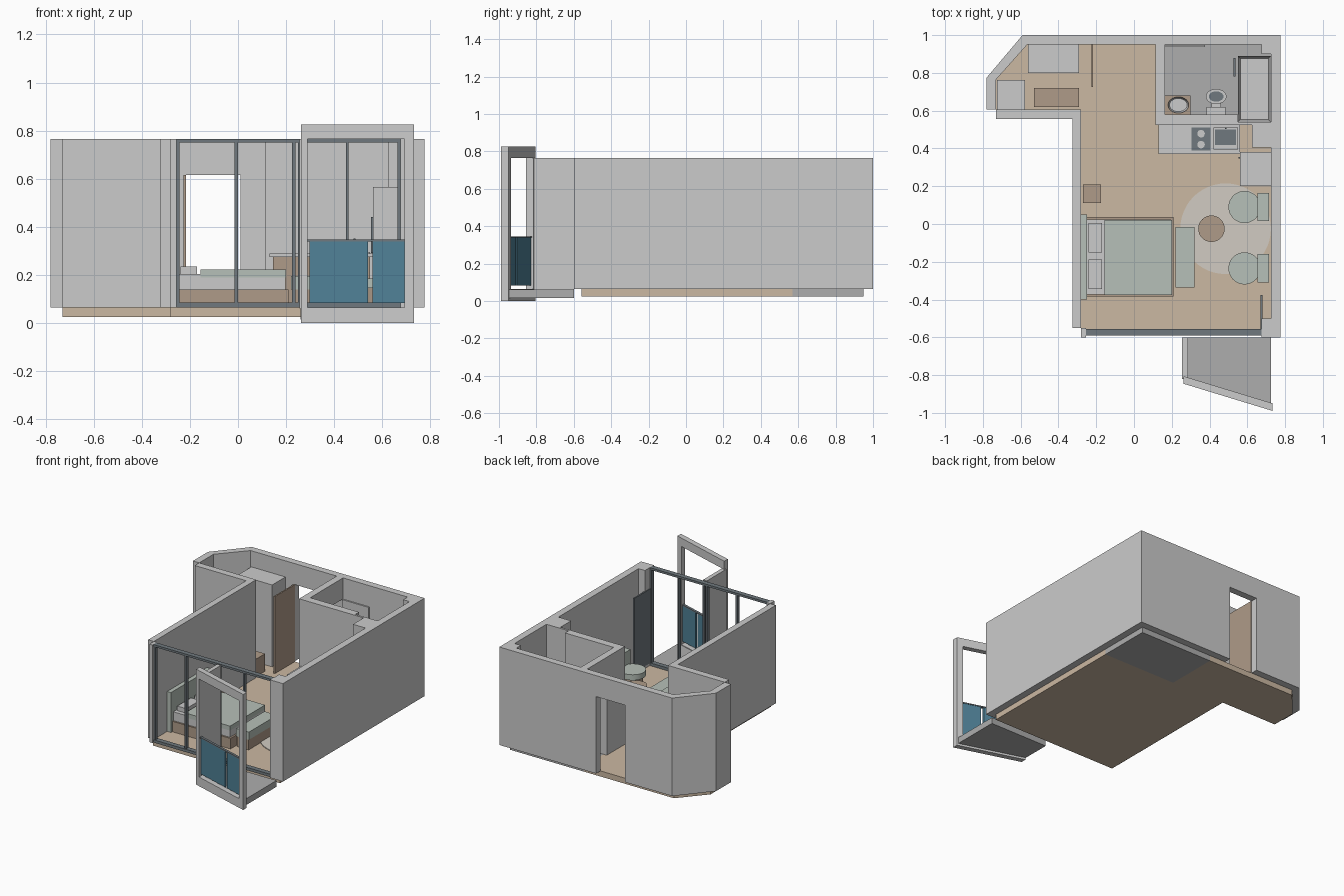
import bpy, bmesh, math

if "Cube" in bpy.data.objects:
    bpy.data.objects.remove(bpy.data.objects["Cube"])

def mat(name, r, g, b):
    m = bpy.data.materials.new(name)
    m.diffuse_color = (r, g, b, 1)
    m.use_nodes = True
    m.node_tree.nodes["Principled BSDF"].inputs["Base Color"].default_value = m.diffuse_color
    return m

WOOD = mat("light_wood", .60, .48, .36)
BROWN = mat("brown_wood", .43, .33, .25)
DARK = mat("dark_metal", .16, .19, .21)
TILE = mat("grey_tile", .42, .42, .42)
SAGE = mat("sage_fabric", .47, .53, .48)
RUG = mat("rug", .64, .60, .54)
BLUE = mat("blue_panel", .08, .22, .31)

def finish(bm, name, material):
    bmesh.ops.recalc_face_normals(bm, faces=bm.faces)
    me = bpy.data.meshes.new(name)
    bm.to_mesh(me)
    bm.free()
    ob = bpy.data.objects.new(name, me)
    bpy.context.collection.objects.link(ob)
    if material:
        me.materials.append(material)
    return ob

def prism(name, pts, z0, z1, material=None, recess=None):
    """Extrude a plan outline; recess=(rim, depth) sinks a basin in the top."""
    bm = bmesh.new()
    base = bm.faces.new([bm.verts.new((x, y, z0)) for x, y in pts])
    ext = bmesh.ops.extrude_face_region(bm, geom=[base])["geom"]
    vs = [g for g in ext if isinstance(g, bmesh.types.BMVert)]
    bmesh.ops.translate(bm, vec=(0, 0, z1 - z0), verts=vs)
    bmesh.ops.recalc_face_normals(bm, faces=bm.faces)
    if recess:
        top = max(bm.faces, key=lambda f: f.calc_center_median().z)
        bmesh.ops.inset_region(bm, faces=[top], thickness=recess[0])
        bmesh.ops.translate(bm, vec=(0, 0, -recess[1]), verts=top.verts)
    return finish(bm, name, material)

def box(name, x0, x1, y0, y1, z0, z1, material=None, recess=None):
    return prism(name, [(x0, y0), (x1, y0), (x1, y1), (x0, y1)], z0, z1, material, recess)

def disc(name, cx, cy, rx, ry, z0, z1, material=None, recess=None, n=32):
    pts = [(cx + rx * math.cos(2 * math.pi * i / n), cy + ry * math.sin(2 * math.pi * i / n))
           for i in range(n)]
    ob = prism(name, pts, z0, z1, material, recess)
    bpy.context.view_layer.objects.active = ob
    ob.select_set(True)
    bpy.ops.object.shade_smooth_by_angle(angle=math.radians(30))
    ob.select_set(False)
    return ob

F, T, D = .065, .765, .615   # floor level, wall top, door head

# floors
prism("wood_floor", [(-.28, -.56), (.725, -.56), (.725, .57), (.14, .57), (.14, .95),
                     (-.57, .95), (-.73, .765), (-.73, .58), (-.28, .58)], .025, F, WOOD)
box("bathroom_floor", .14, .725, .57, .95, .025, F, TILE)

# walls
prism("entry_wall", [(-.22, 1), (-.59, 1), (-.78, .775), (-.78, .605), (-.73, .605),
                     (-.73, .765), (-.565, .95), (-.22, .95)], F, T)
prism("left_wall", [(-.73, .555), (-.325, .555), (-.325, -.55), (-.28, -.55),
                    (-.28, .605), (-.73, .605)], F, T)
prism("right_and_bathroom_wall",
      [(.01, 1), (.775, 1), (.775, -.6), (.675, -.6), (.675, -.5), (.725, -.5), (.725, .405),
       (.625, .405), (.625, .525), (.115, .525), (.115, .73), (.165, .73), (.165, .58),
       (.55, .58), (.55, .54), (.725, .54), (.725, .9), (.675, .9), (.675, .95), (.01, .95)], F, T)
box("entry_lintel", -.22, .01, .95, 1, D, T)
box("bathroom_lintel", .115, .165, .73, .95, D, T)
box("window_side_post", -.28, -.255, -.6, -.55, F, T)

# door leaves
box("entry_door", -.226, -.216, .725, .95, F, D, BROWN)
box("bathroom_door", .165, .375, .938, .948, F, D)
box("balcony_door", .67, .68, -.56, -.375, .085, D, DARK)

# glazed front frame
box("window_sill_rail", -.255, .675, -.59, -.555, F, .085, DARK)
box("window_head_rail", -.255, .675, -.59, -.555, .75, T, DARK)
for i, (x, w) in enumerate([(-.249, .013), (-.008, .014), (.232, .014), (.256, .012),
                            (.455, .01), (.67, .012)]):
    box(f"window_mullion_{i}", x - w / 2, x + w / 2, -.585, -.56, .085, .75, DARK)

# balcony with slanted front
def slant(name, x0, x1, back, thick, z0, z1, material=None):
    y = lambda x: -.845 - .305 * (x - .26) + back
    prism(name, [(x0, y(x0)), (x1, y(x1)), (x1, y(x1) + thick), (x0, y(x0) + thick)], z0, z1, material)

prism("balcony_floor", [(.26, -.6), (.725, -.6), (.725, -.955), (.26, -.815)], .015, .06, TILE)
box("balcony_side_wall", .255, .285, -.82, -.6, .06, T)
slant("balcony_bottom_beam", .262, .733, 0, .04, 0, .065)
slant("balcony_top_beam", .262, .733, 0, .04, T, .825)
slant("balcony_left_post", .262, .29, 0, .04, .065, T)
slant("balcony_right_post", .692, .733, 0, .04, .065, T)
slant("balcony_panel_left", .298, .54, .015, .012, .082, .338, BLUE)
slant("balcony_panel_right", .56, .695, .015, .012, .082, .338, BLUE)
slant("balcony_rail", .29, .692, .012, .018, .338, .346, DARK)

# bed
box("headboard", -.28, -.25, -.4, .05, F, .35, SAGE)
box("bed_frame", -.25, .21, -.385, .037, F, .14, BROWN)
box("mattress", -.25, .197, -.373, .025, .14, .203)
box("blanket", -.155, .2, -.376, .02, .19, .222, SAGE)
for i, y in enumerate((-.343, -.15)):
    box(f"pillow_{i}", -.24, -.17, y, y + .155, .203, .235)
box("bed_bench_base", .225, .315, -.33, -.02, F, .14, BROWN)
box("bed_bench_cushion", .22, .32, -.335, -.015, .14, .195, SAGE)
box("nightstand", -.27, -.175, .11, .21, F, .18, BROWN)

# dining corner
a = math.acos((.724 - .485) / .24)
disc("round_rug", .485, -.025, .24, .24, F, .07, RUG, n=48)
disc("table_base", .41, -.025, .03, .03, .07, .18, BROWN)
disc("table_top", .41, -.025, .07, .07, .18, .2, BROWN)
for i, y in enumerate((.09, -.235)):
    disc(f"chair_base_{i}", .585, y, .065, .065, F, .145, BROWN)
    disc(f"chair_seat_{i}", .585, y, .085, .085, .145, .185, SAGE)
    box(f"chair_back_{i}", .655, .715, y - .075, y + .075, F, .28, SAGE)

# kitchen
box("kitchen_cabinet", .145, .55, .385, .525, F, .275, BROWN)
box("countertop", .13, .56, .37, .525, .275, .288)
box("hob", .305, .405, .39, .512, .288, .292, DARK)
for i, y in enumerate((.478, .42)):
    disc(f"hob_ring_{i}", .355, y, .02, .02, .292, .295, n=20)
box("kitchen_sink", .42, .55, .395, .512, .288, .296)
box("kitchen_sink_bowl", .43, .54, .417, .5, .29, .299, DARK)
box("kitchen_tap", .481, .489, .502, .51, .288, .352, DARK)
box("fridge", .562, .725, .2, .38, F, .565)
box("fridge_handle", .554, .562, .347, .355, .29, .44, DARK)

# bathroom
box("vanity", .165, .3, .58, .68, F, .22, BROWN)
disc("wash_basin", .235, .63, .055, .043, .22, .25, recess=(.008, .02))
disc("toilet_bowl", .435, .675, .055, .04, F, .16)
disc("toilet_seat_opening", .435, .675, .039, .027, .16, .163, DARK)
box("toilet_tank", .385, .485, .58, .62, F, .22)
box("toilet_neck", .41, .46, .61, .66, F, .15)
box("bathtub", .55, .725, .54, .89, F, .2, recess=(.02, .09))
box("bath_screen", .527, .537, .78, .88, F, .3, DARK)

# entry storage
box("wardrobe", -.56, -.29, .8, .95, F, .65)
box("corner_closet", -.725, -.577, .607, .763, F, .65)
box("shoe_bench", -.53, -.29, .62, .72, F, .19, BROWN)
